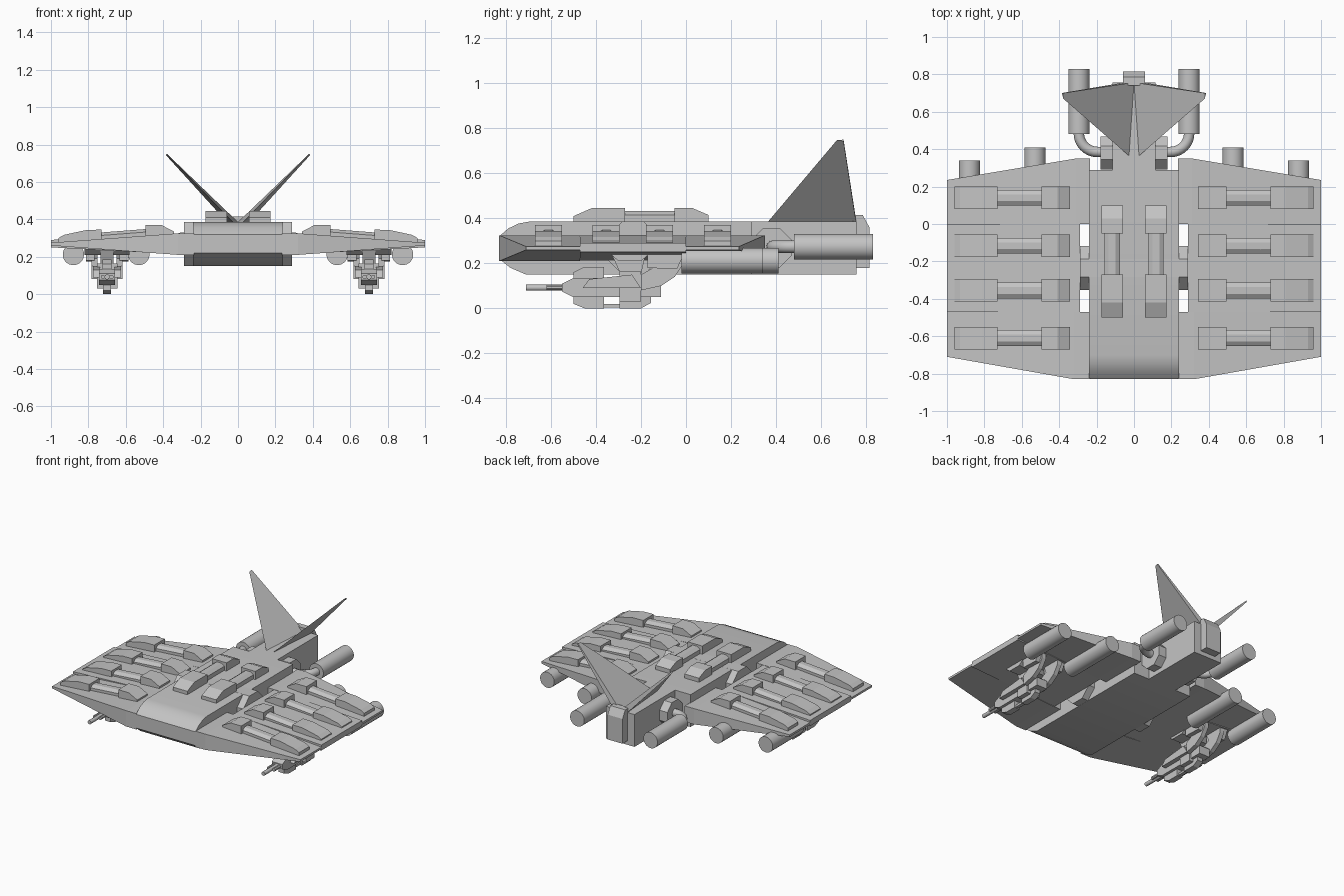
import bpy, bmesh, math
from mathutils import Matrix, Vector

if "Cube" in bpy.data.objects:
    bpy.data.objects.remove(bpy.data.objects["Cube"])

grey = bpy.data.materials.new("hull_grey")
grey.use_nodes = True
grey.diffuse_color = (0.55, 0.55, 0.55, 1)
grey.node_tree.nodes["Principled BSDF"].inputs["Base Color"].default_value = (0.55, 0.55, 0.55, 1)


def finish(name, bm, mirror=False, smooth=False):
    bmesh.ops.recalc_face_normals(bm, faces=bm.faces)
    mesh = bpy.data.meshes.new(name)
    bm.to_mesh(mesh)
    bm.free()
    mesh.materials.append(grey)
    if smooth:
        for p in mesh.polygons:
            p.use_smooth = True
        mesh.set_sharp_from_angle(angle=math.radians(35))
    ob = bpy.data.objects.new(name, mesh)
    bpy.context.collection.objects.link(ob)
    if mirror:
        ob.modifiers.new("mirror", "MIRROR").use_mirror_merge = False
    return ob


def loft(name, rings, mirror=True, smooth=False):
    """Skin a list of equal rings and cap both ends."""
    bm = bmesh.new()
    rows = [[bm.verts.new(p) for p in ring] for ring in rings]
    n = len(rows[0])
    for a, b in zip(rows, rows[1:]):
        for i in range(n):
            j = (i + 1) % n
            bm.faces.new((a[i], a[j], b[j], b[i]))
    bm.faces.new(rows[0])
    bm.faces.new(rows[-1])
    return finish(name, bm, mirror, smooth)


def side_prism(name, profile, x0, x1, mirror=True, smooth=False):
    """Extrude a (y, z) profile along x."""
    return loft(name, [[(x, y, z) for y, z in profile] for x in (x0, x1)], mirror, smooth)


def front_prism(name, profile, y0, y1):
    """Extrude an (x, z) profile along y."""
    return loft(name, [[(x, y, z) for x, z in profile] for y in (y0, y1)])


def box(name, x0, x1, y0, y1, z0, z1, mirror=True):
    return side_prism(name, [(y0, z0), (y1, z0), (y1, z1), (y0, z1)], x0, x1, mirror)


def rod(name, start, end, radius, sides=24, mirror=True):
    a, b = Vector(start), Vector(end)
    turn = (b - a).to_track_quat("Z", "Y").to_matrix().to_4x4()
    spin = Matrix.Rotation(math.pi / sides, 4, "Z")
    bm = bmesh.new()
    bmesh.ops.create_cone(bm, cap_ends=True, segments=sides, radius1=radius, radius2=radius,
                          depth=(b - a).length,
                          matrix=Matrix.Translation((a + b) / 2) @ turn @ spin)
    return finish(name, bm, mirror, sides > 8)


# Central hull with a rounded nose, and the narrow tail boom
side_prism("hull", [(-0.83, 0.22), (-0.78, 0.18), (-0.71, 0.15), (0.29, 0.15), (0.29, 0.385),
                    (-0.70, 0.385), (-0.745, 0.377), (-0.79, 0.355), (-0.83, 0.32)],
           -0.24, 0.24, False, True)
box("tail_boom", -0.115, 0.115, 0.28, 0.757, 0.15, 0.385, False)
side_prism("tail_block", [(0.74, 0.18), (0.815, 0.18), (0.815, 0.36), (0.785, 0.415), (0.74, 0.415)],
           -0.06, 0.06, False)

# Eight-sided drum across the hull, showing in the wing gaps
rod("cross_drum", (-0.29, -0.235, 0.268), (0.29, -0.235, 0.268), 0.127, 8, False)


# Wings: front, middle and rear panels, each tapering to the tip
def wing(name, stations):
    loft(name, [[(x, y0, z0), (x, y1, z0), (x, y1, z1), (x, y0, z1)]
                for x, y0, y1, z0, z1 in stations])


wing("front_wing", [(0.235, -0.83, -0.47, 0.21, 0.325), (0.32, -0.83, -0.47, 0.21, 0.325),
                    (1, -0.71, -0.47, 0.26, 0.275)])
wing("middle_wing", [(0.29, -0.47, 0, 0.212, 0.324), (1, -0.47, 0, 0.25, 0.29)])
wing("rear_wing", [(0.235, 0, 0.35, 0.21, 0.325), (0.31, 0, 0.35, 0.21, 0.325),
                   (1, 0, 0.235, 0.26, 0.275)])

# Wing pods: two blocks joined by a chamfered bar
BAR = [(-0.042, -0.03), (-0.042, 0), (-0.018, 0.016), (0.018, 0.016), (0.042, 0), (0.042, -0.03)]
for y in (-0.61, -0.355, -0.117, 0.14):
    front_prism("inner_wing_pod", [(0.343, 0.30), (0.343, 0.335), (0.41, 0.37), (0.495, 0.37),
                                   (0.495, 0.29)], y - 0.06, y + 0.06)
    front_prism("outer_wing_pod", [(0.73, 0.28), (0.73, 0.345), (0.81, 0.343), (0.93, 0.317),
                                   (0.96, 0.30), (0.96, 0.265)], y - 0.06, y + 0.06)
    loft("wing_pod_bar", [[(x, y + u, z + v) for u, v in BAR] for x, z in ((0.48, 0.333), (0.74, 0.313))])

# Hull pods
side_prism("front_hull_pod", [(-0.50, 0.38), (-0.50, 0.41), (-0.42, 0.445), (-0.27, 0.445), (-0.27, 0.38)],
           0.058, 0.175)
side_prism("rear_hull_pod", [(-0.05, 0.38), (-0.05, 0.445), (0.03, 0.445), (0.10, 0.415), (0.10, 0.38)],
           0.058, 0.175)
loft("hull_pod_bar", [[(0.117 + u, y, 0.416 + v) for u, v in BAR] for y in (-0.28, -0.04)])

# V-shaped tail fins, thick at the back and sharp in front
loft("tail_fin", [[(0.022, 0.36, 0.38), (0.0, 0.757, 0.385), (0.05, 0.757, 0.375)],
                  [(0.378, 0.67, 0.747), (0.38, 0.70, 0.75), (0.386, 0.70, 0.744)]])

# Tail engines on curved pipes from eight-sided hubs
rod("engine_hub", (0.10, 0.38, 0.27), (0.178, 0.38, 0.27), 0.095, 8)
rod("tail_engine", (0.295, 0.48, 0.274), (0.295, 0.83, 0.274), 0.057)


def pipe_ring(cx, cy, a, r=0.028, n=12):
    return [(cx + r * math.cos(t) * math.cos(a), cy + r * math.cos(t) * math.sin(a),
             0.274 + r * math.sin(t)) for t in (2 * math.pi * i / n for i in range(n))]


bend = [pipe_ring(0.16, 0.385, -math.pi / 2)]
for i in range(9):
    a = -math.pi / 2 + i * math.pi / 16
    bend.append(pipe_ring(0.195 + 0.1 * math.cos(a), 0.485 + 0.1 * math.sin(a), a))
loft("engine_pipe", bend, smooth=True)

# Thrusters below the wings
for x, back in ((0.53, 0.41), (0.88, 0.34)):
    rod("wing_thruster", (x, -0.02, 0.212), (x, back, 0.212), 0.057)

# Guns below the wings
GUN = 0.70


def gun_part(name, profile, half, offset=0):
    side_prism(name, profile, GUN + offset - half, GUN + offset + half)


gun_part("gun_body", [(-0.55, 0.075), (-0.50, 0.05), (-0.11, 0.05), (-0.11, 0.11), (-0.14, 0.135),
                      (-0.50, 0.135), (-0.55, 0.11)], 0.042)
gun_part("gun_top_fin", [(-0.50, 0.13), (-0.50, 0.16), (-0.45, 0.185), (-0.365, 0.185), (-0.365, 0.13)], 0.024)
gun_part("gun_rear_block", [(-0.295, 0.03), (-0.295, 0.165), (-0.20, 0.165), (-0.20, 0.03)], 0.055)
gun_part("gun_bottom_fin", [(-0.50, 0.06), (-0.50, 0.02), (-0.45, 0.0), (-0.365, 0.0), (-0.365, 0.06)], 0.022)
gun_part("gun_rear_fin", [(-0.295, 0.06), (-0.295, 0.0), (-0.20, 0.0), (-0.155, 0.025), (-0.155, 0.06)], 0.022)
gun_part("gun_fin_link", [(-0.37, 0.005), (-0.29, 0.005), (-0.29, 0.02), (-0.37, 0.02)], 0.012)
gun_part("gun_neck", [(-0.29, 0.15), (-0.20, 0.15), (-0.18, 0.24), (-0.33, 0.24)], 0.035)
gun_part("gun_mount", [(-0.34, 0.245), (-0.30, 0.21), (-0.20, 0.21), (-0.16, 0.245)], 0.12)
rod("gun_barrel", (GUN, -0.71, 0.092), (GUN, -0.54, 0.092), 0.014, 12)
for s in (-1, 1):
    rod("side_barrel", (GUN + s * 0.022, -0.62, 0.092), (GUN + s * 0.022, -0.53, 0.092), 0.012, 8)
    gun_part("gun_side_plate", [(-0.46, 0.09), (-0.43, 0.13), (-0.24, 0.15), (-0.20, 0.09)], 0.018, s * 0.057)
    # Swept arms that carry the gun from the wing
    gun_part("gun_arm", [(-0.20, 0.08), (-0.11, 0.10), (-0.05, 0.14), (-0.01, 0.20), (-0.01, 0.235),
                         (-0.15, 0.235), (-0.13, 0.19), (-0.20, 0.15)], 0.016, s * 0.066)
    gun_part("arm_shoulder", [(-0.17, 0.24), (-0.17, 0.18), (-0.04, 0.175), (-0.01, 0.24)], 0.024, s * 0.09)
